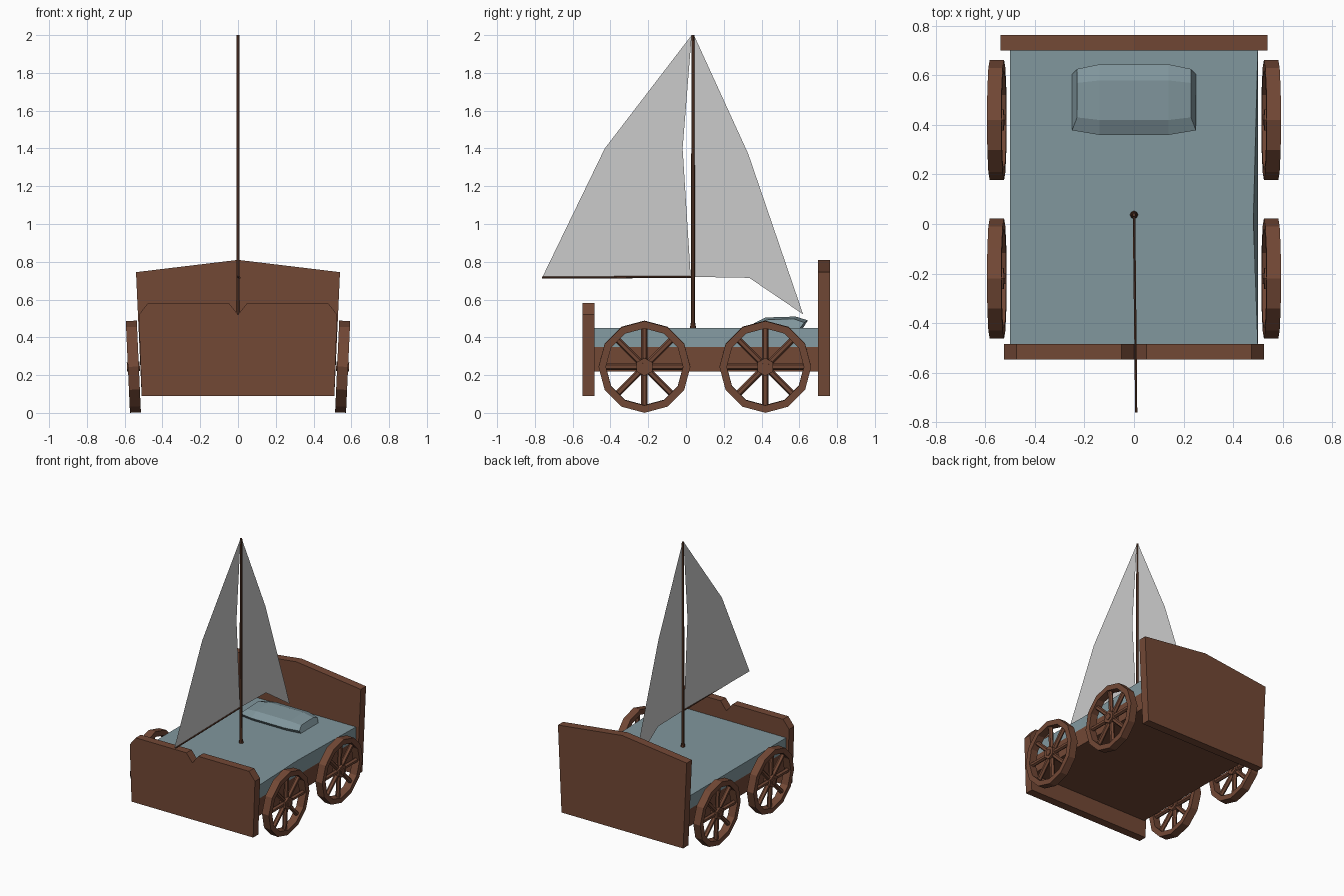
import bpy, bmesh, math
from mathutils import Matrix, Vector

if "Cube" in bpy.data.objects:
    bpy.data.objects.remove(bpy.data.objects["Cube"])


def material(name, rgb):
    m = bpy.data.materials.new(name)
    m.diffuse_color = (*rgb, 1)
    m.use_nodes = True
    m.node_tree.nodes["Principled BSDF"].inputs["Base Color"].default_value = m.diffuse_color
    return m


WOOD = material("wood", (0.17, 0.065, 0.036))
DARK = material("dark_wood", (0.10, 0.038, 0.02))
CLOTH = material("bedding", (0.22, 0.31, 0.34))


def finish(name, bm, mat=None):
    if mat:
        bmesh.ops.recalc_face_normals(bm, faces=bm.faces)
    me = bpy.data.meshes.new(name)
    bm.to_mesh(me)
    bm.free()
    ob = bpy.data.objects.new(name, me)
    bpy.context.collection.objects.link(ob)
    if mat:
        me.materials.append(mat)
    return ob


def loft(bm, sections, closed=False):
    """Skin equal-length loops of points; cap the ends unless closed."""
    rings = [[bm.verts.new(p) for p in s] for s in sections]
    n = len(rings[0])
    pairs = list(zip(rings, rings[1:])) + ([(rings[-1], rings[0])] if closed else [])
    for a, b in pairs:
        for i in range(n):
            j = (i + 1) % n
            bm.faces.new((a[i], a[j], b[j], b[i]))
    if not closed:
        bm.faces.new(rings[0][::-1])
        bm.faces.new(rings[-1])


def board(name, half, y0, y1):
    """End board from the right half of its front profile, mirrored in x."""
    prof = half + [(-x, z) for x, z in reversed(half) if x > 0]
    bm = bmesh.new()
    loft(bm, [[(x, y, z) for x, z in prof] for y in (y0, y1)])
    return finish(name, bm, WOOD)


def rod(name, a, b, r1, r2, sides, mat):
    a, b = Vector(a), Vector(b)
    rot = (b - a).to_track_quat('Z', 'Y').to_matrix().to_4x4()
    bm = bmesh.new()
    bmesh.ops.create_cone(bm, cap_ends=True, segments=sides, radius1=r1, radius2=r2,
                          depth=(b - a).length, matrix=Matrix.Translation((a + b) / 2) @ rot)
    return finish(name, bm, mat)


# End boards
board("headboard", [(0, 0.81), (0.54, 0.745), (0.51, 0.09)], 0.70, 0.763)
board("footboard", [(0, 0.52), (0.05, 0.583), (0.475, 0.583), (0.525, 0.52), (0.51, 0.09)],
      -0.547, -0.485)

# Bed frame
bm = bmesh.new()
loft(bm, [[(-0.5, -0.487, z), (0.5, -0.487, z), (0.5, 0.702, z), (-0.5, 0.702, z)]
          for z in (0.22, 0.35)])
finish("bed_frame", bm, WOOD)

# Mattress, top edge dented on the right side
bm = bmesh.new()
loft(bm, [[(-0.5, -0.487, z), (0.5, -0.487, z), (x, 0.02, z), (0.5, 0.702, z), (-0.5, 0.702, z)]
          for x, z in ((0.5, 0.35), (0.482, 0.45))])
finish("mattress", bm, CLOTH)

# Pillow
side = [(0.38, 0.45), (0.36, 0.475), (0.42, 0.505), (0.58, 0.51), (0.645, 0.49), (0.62, 0.45)]
sections = []
for x in (-0.25, -0.14, 0.14, 0.25):
    end = abs(x) > 0.2
    sections.append([((math.copysign(0.23, x) if end and z > 0.48 else x),
                      0.502 + (y - 0.502) * (0.87 if end else 1),
                      z - (0.012 if end and z > 0.48 else 0)) for y, z in side])
bm = bmesh.new()
loft(bm, sections)
finish("pillow", bm, CLOTH)


# Spoked wheels, turned about x and leaning outwards
def wheel(name, sx, y):
    bm = bmesh.new()
    rim = []
    for k in range(12):
        c, s = math.cos(k * math.pi / 6), math.sin(k * math.pi / 6)
        rim.append([(x, r * c, r * s) for x, r in
                    ((-0.029, 0.204), (0.029, 0.204), (0.029, 0.243), (-0.029, 0.243))])
    loft(bm, rim, closed=True)
    for k in range(4):
        bmesh.ops.create_cone(bm, cap_ends=True, segments=6, radius1=0.017, radius2=0.017,
                              depth=0.42, matrix=Matrix.Rotation(k * math.pi / 4, 4, 'X'))
    to_x = Matrix.Rotation(math.pi / 2, 4, 'Y')
    for r, d in ((0.048, 0.056), (0.025, 0.068)):
        bmesh.ops.create_cone(bm, cap_ends=True, segments=6, radius1=r, radius2=r,
                              depth=d, matrix=to_x @ Matrix.Rotation(math.pi / 6, 4, 'Z'))
    ob = finish(name, bm, WOOD)
    ob.location = (sx * 0.554, y, 0.2445)
    ob.rotation_euler = (0, sx * math.radians(2.6), 0)


for sx, side_name in ((1, "right"), (-1, "left")):
    wheel("front_wheel_" + side_name, sx, -0.22)
    wheel("back_wheel_" + side_name, sx, 0.42)

# Mast, its foot and the boom
rod("mast", (0, 0.037, 0.44), (0, 0.037, 2.0), 0.011, 0.008, 6, DARK)
rod("mast_foot", (0, 0.037, 0.445), (0, 0.037, 0.475), 0.017, 0.012, 8, DARK)
rod("boom", (0, 0.037, 0.72), (0.009, -0.762, 0.716), 0.006, 0.005, 6, DARK)


# Sails, single flat sheets
def sail(name, pts):
    bm = bmesh.new()
    bm.faces.new([bm.verts.new((0.0, y, z)) for y, z in pts])
    finish(name, bm)


sail("main_sail", [(0.03, 2.0), (-0.43, 1.4), (-0.762, 0.715), (0.025, 0.72), (-0.018, 1.4)])
sail("jib_sail", [(0.045, 0.72), (0.335, 0.715), (0.62, 0.522), (0.33, 1.37), (0.042, 2.0)])
